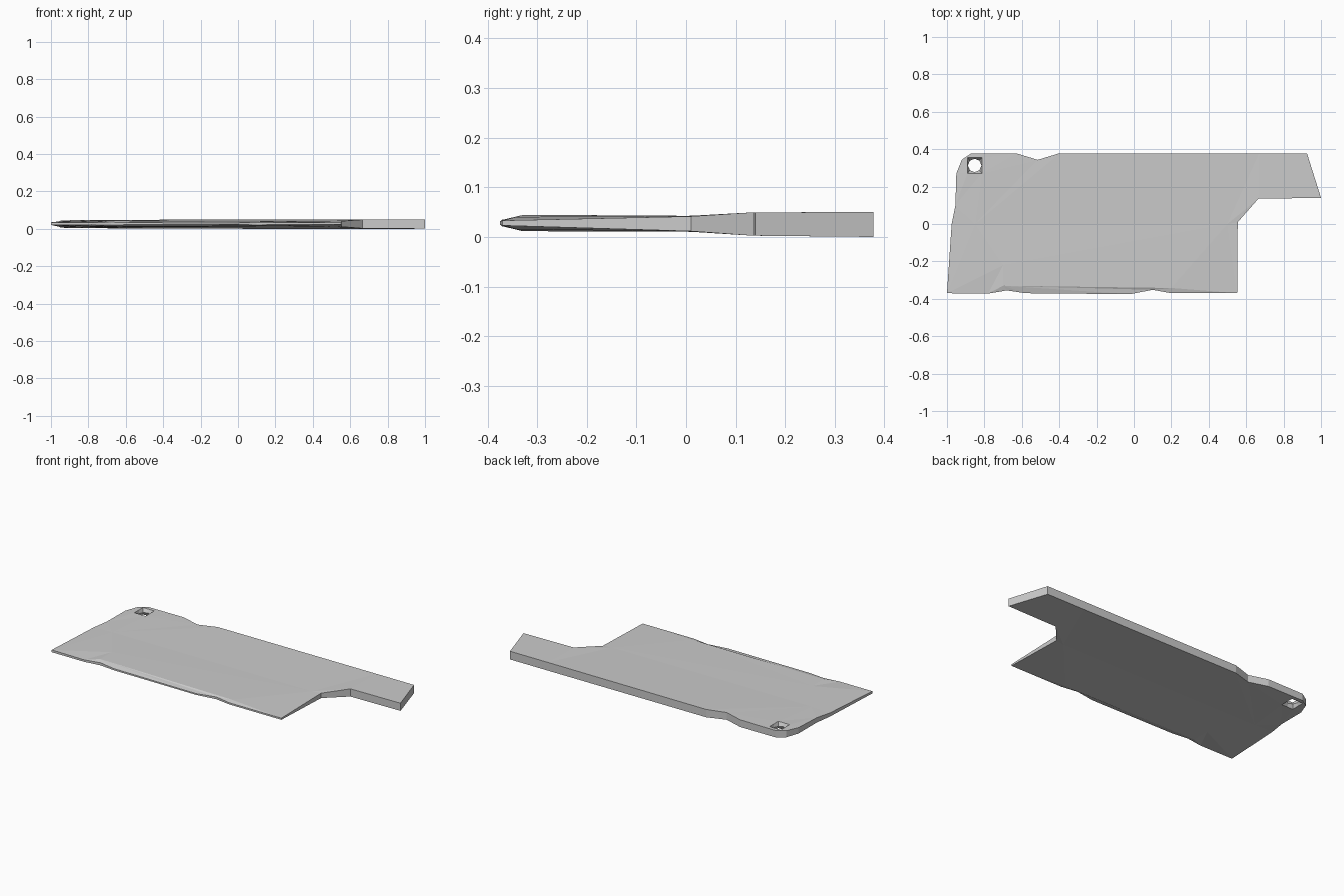
import bpy, bmesh
from mathutils import Vector
from mathutils.geometry import delaunay_2d_cdt

if "Cube" in bpy.data.objects:
    bpy.data.objects.remove(bpy.data.objects["Cube"])

# Outline of the blade and tang: x, y, half thickness
outline = [(-1, -.37, .007), (-.78, -.372, .006), (-.68, -.355, .008), (-.58, -.37, .005),
           (-.02, -.375, .004), (.1, -.352, .007), (.2, -.37, .005), (.552, -.37, .005),
           (.555, .01, .015), (.665, .135, .0235), (1, .14, .0235), (.925, .378, .025),
           (.67, .378, .025), (-.4, .378, .024), (-.515, .343, .022), (-.63, .378, .022),
           (-.87, .378, .021), (-.92, .345, .02), (-.95, .27, .018), (-.955, .1, .015),
           (-.975, 0, .011)]

# Hanging hole: square mouth narrowing to an octagon halfway through
cx, cy = -.852, .313
ring = [(-1, -1), (0, -1), (1, -1), (1, 0), (1, 1), (0, 1), (-1, 1), (-1, 0)]
mouth = [(cx + .038 * a, cy + .042 * b, .021) for a, b in ring]

# Ridge points where the flat of the blade meets the ground edge
ridge = [(-.7, -.33, .016), (.2, -.342, .0125), (.5, 0, .0155), (-.85, 0, .016), (-.7, -.22, .0165)]

pts = outline + mouth + ridge
n, m = len(outline), len(mouth)


def loop(start, count):
    return [(start + i, start + (i + 1) % count) for i in range(count)]


r = n + m
edges = loop(0, n) + loop(n, m) + [(r, r + 1), (r + 2, r + 3)]
co, _, tris, ids, _, _ = delaunay_2d_cdt([Vector(p[:2]) for p in pts], edges, [], 1, 1e-5)
half = [pts[i[0]][2] if i else .012 for i in ids]
index = {i: k for k, src in enumerate(ids) for i in src}


def mid(y):
    return .0275 - .004 * (y - .2)


bm = bmesh.new()
top = [bm.verts.new((c.x, c.y, mid(c.y) + h)) for c, h in zip(co, half)]
bot = [bm.verts.new((c.x, c.y, mid(c.y) - h)) for c, h in zip(co, half)]

# Both flats of the blade, leaving the hole open
for t in tris:
    centre = sum((co[i] for i in t), Vector((0, 0))) / 3
    if abs(centre.x - cx) < .037 and abs(centre.y - cy) < .041:
        continue
    bm.faces.new([top[i] for i in t])
    bm.faces.new([bot[i] for i in reversed(t)])

# Rim walls
for a, b in loop(0, n):
    a, b = index[a], index[b]
    bm.faces.new((top[a], bot[a], bot[b], top[b]))

# Hole walls
throat = []
for a, b in ring:
    s = .036 / (a * a + b * b) ** .5
    throat.append(bm.verts.new((cx + a * s, cy + b * s, mid(cy))))
for i in range(m):
    j = (i + 1) % m
    a, b = index[n + i], index[n + j]
    bm.faces.new((top[a], top[b], throat[j], throat[i]))
    bm.faces.new((throat[i], throat[j], bot[b], bot[a]))

bmesh.ops.recalc_face_normals(bm, faces=bm.faces)
low = min(v.co.z for v in bm.verts)
bmesh.ops.translate(bm, verts=bm.verts, vec=(0, 0, -low))
mesh = bpy.data.meshes.new("cleaver_blade")
bm.to_mesh(mesh)
bm.free()
bpy.context.collection.objects.link(bpy.data.objects.new("cleaver_blade", mesh))
